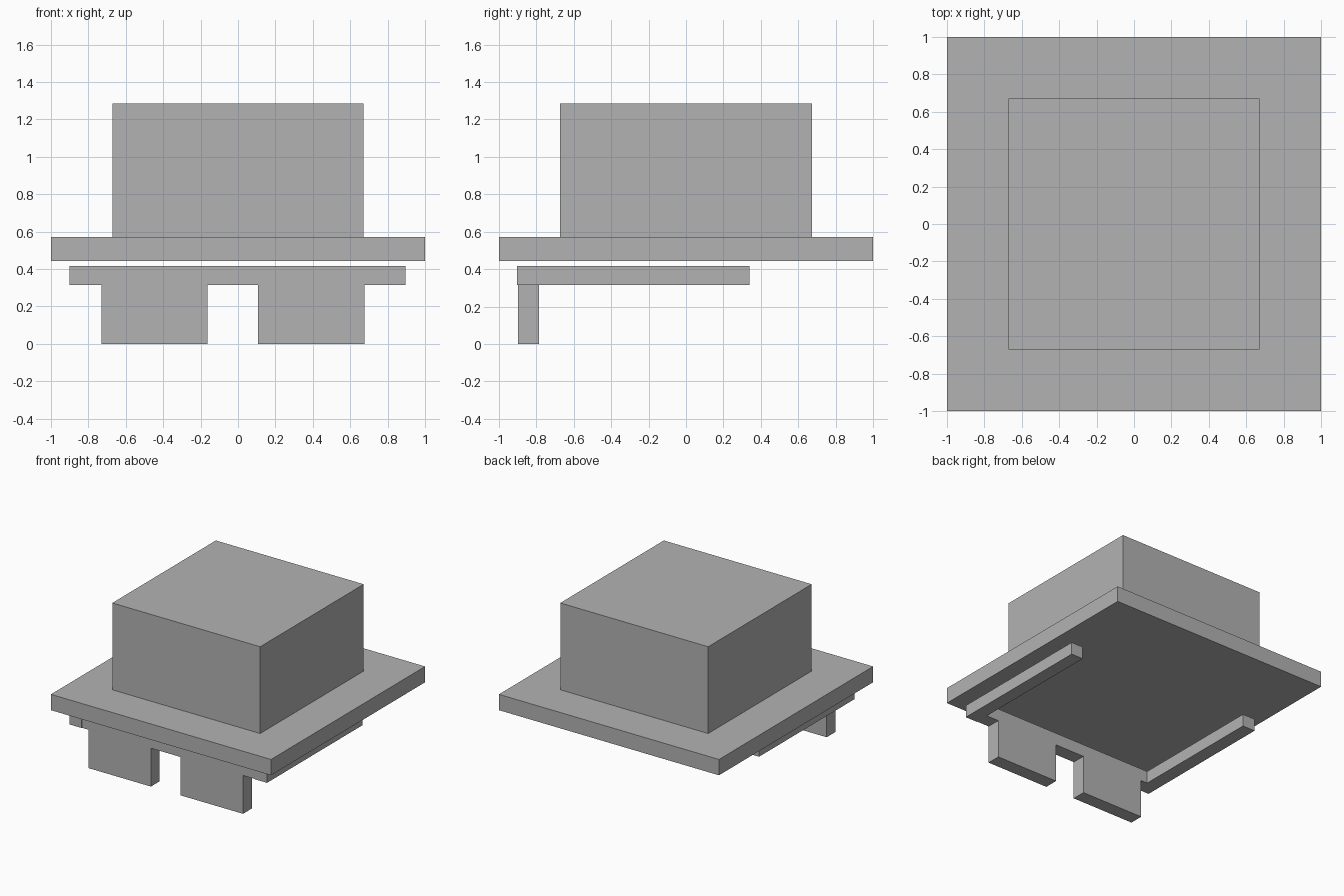
import bpy
import bmesh

cube = bpy.data.objects.get("Cube")
if cube:
    bpy.data.objects.remove(cube, do_unlink=True)

grey = bpy.data.materials.new("plain grey")
grey.use_nodes = True
colour = (0.45, 0.45, 0.45, 1)
grey.diffuse_color = colour
grey.node_tree.nodes["Principled BSDF"].inputs["Base Color"].default_value = colour


def finish(name, bm):
    bmesh.ops.recalc_face_normals(bm, faces=bm.faces)
    mesh = bpy.data.meshes.new(name)
    bm.to_mesh(mesh)
    bm.free()
    mesh.materials.append(grey)
    obj = bpy.data.objects.new(name, mesh)
    bpy.context.collection.objects.link(obj)
    return obj


def box(name, x, y, z):
    """Box from (low, high) ranges along each axis."""
    bm = bmesh.new()
    bmesh.ops.create_cube(bm, size=1)
    for v in bm.verts:
        v.co = [sum(r) / 2 + c * (r[1] - r[0]) for c, r in zip(v.co, (x, y, z))]
    return finish(name, bm)


def extruded_profile(name, points, y0, y1):
    """Outline in x and z, extruded along y."""
    bm = bmesh.new()
    face = bm.faces.new([bm.verts.new((x, y0, z)) for x, z in points])
    out = bmesh.ops.extrude_face_region(bm, geom=[face])
    verts = [g for g in out["geom"] if isinstance(g, bmesh.types.BMVert)]
    bmesh.ops.translate(bm, verts=verts, vec=(0, y1 - y0, 0))
    return finish(name, bm)


# Upper block on its square plate
box("upper_block", (-0.672, 0.672), (-0.672, 0.672), (0.57, 1.285))
box("base_plate", (-1, 1), (-1, 1), (0.442, 0.572))

# Two side rails under the plate
RAIL_LOW, RAIL_TOP = 0.315, 0.416
for name, x in (("left_rail", (0.788, 0.896)), ("right_rail", (-0.901, -0.788))):
    box(name, x, (-0.903, 0.338), (RAIL_LOW, RAIL_TOP))

# Front crossbar with two broad legs, slightly off centre
MID = -0.027
half = [(0.135, RAIL_LOW), (0.135, 0), (0.702, 0), (0.702, RAIL_LOW),
        (0.855, RAIL_LOW), (0.855, RAIL_TOP)]
outline = [(MID + x, z) for x, z in half]
outline += [(MID - x, z) for x, z in reversed(half)]
extruded_profile("front_legs", outline, -0.899, -0.785)
